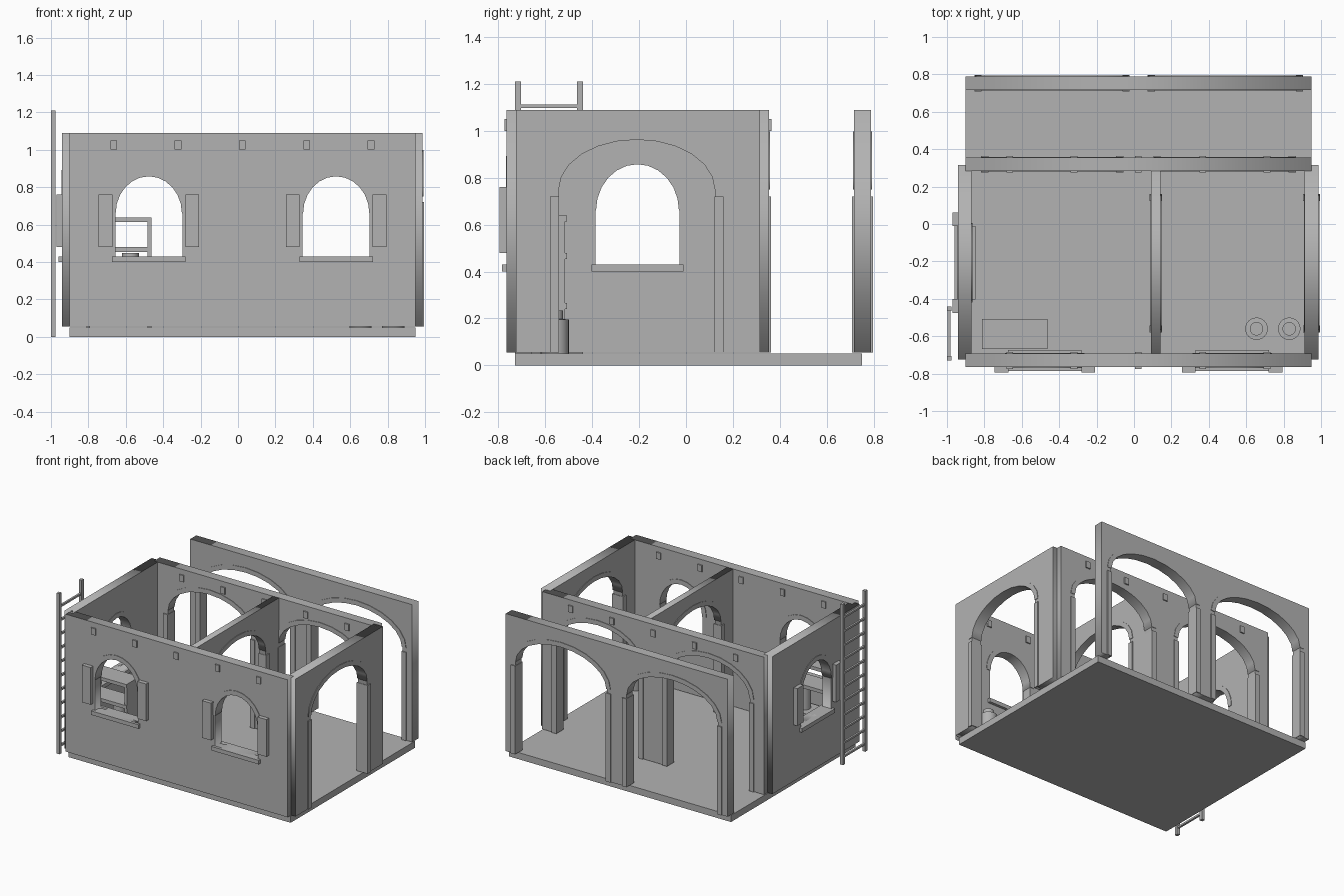
import bpy, math
from mathutils import Matrix

if "Cube" in bpy.data.objects:
    bpy.data.objects.remove(bpy.data.objects["Cube"])

stone = bpy.data.materials.new("grey_stone")
stone.diffuse_color = (0.45, 0.45, 0.45, 1)
stone.use_nodes = True
stone.node_tree.nodes["Principled BSDF"].inputs["Base Color"].default_value = stone.diffuse_color

Z0, Z1 = 0.055, 1.09            # wall foot and top
DOOR_SPRING, DOOR_RISE = 0.75, 0.215
WIN_SILL, WIN_SPRING, WIN_RISE, WIN_HALF = 0.43, 0.66, 0.20, 0.179


def add(name, mesh):
    ob = bpy.data.objects.new(name, mesh)
    bpy.context.collection.objects.link(ob)
    mesh.materials.clear()
    mesh.materials.append(stone)
    return ob


def box(name, x0, x1, y0, y1, z0, z1):
    v = [(x, y, z) for x in (x0, x1) for y in (y0, y1) for z in (z0, z1)]
    f = [(0, 1, 3, 2), (4, 6, 7, 5), (0, 4, 5, 1), (2, 3, 7, 6), (0, 2, 6, 4), (1, 5, 7, 3)]
    me = bpy.data.meshes.new(name)
    me.from_pydata(v, [], f)
    return add(name, me)


def abox(name, axis, u0, u1, w0, w1, z0, z1):
    """Box whose run u follows the given axis and whose depth w crosses it."""
    if axis == 'x':
        return box(name, u0, u1, w0, w1, z0, z1)
    return box(name, w0, w1, u0, u1, z0, z1)


def slab(name, axis, loops, w0, w1):
    """Upright plate filled from 2D outlines (u, z), later loops being holes."""
    cu = bpy.data.curves.new(name, 'CURVE')
    cu.dimensions, cu.fill_mode, cu.extrude = '2D', 'BOTH', (w1 - w0) / 2
    for pts in loops:
        sp = cu.splines.new('POLY')
        sp.points.add(len(pts) - 1)
        for p, (u, z) in zip(sp.points, pts):
            p.co = (u, z, 0, 1)
        sp.use_cyclic_u = True
    tmp = bpy.data.objects.new(name + "_outline", cu)
    bpy.context.collection.objects.link(tmp)
    bpy.context.view_layer.update()
    me = bpy.data.meshes.new_from_object(tmp.evaluated_get(bpy.context.evaluated_depsgraph_get()))
    bpy.data.objects.remove(tmp)
    mid = (w0 + w1) / 2
    if axis == 'x':
        m = Matrix(((1, 0, 0, 0), (0, 0, -1, mid), (0, 1, 0, 0), (0, 0, 0, 1)))
    else:
        m = Matrix(((0, 0, 1, mid), (1, 0, 0, 0), (0, 1, 0, 0), (0, 0, 0, 1)))
    me.transform(m)
    return add(name, me)


def arc(c, half, spring, rise, n=12):
    return [(c - half * math.cos(math.pi * i / n), spring + rise * math.sin(math.pi * i / n))
            for i in range(n + 1)]


def band(name, axis, c, half, spring, rise, w0, w1, t=0.033):
    """Slightly proud ring following an arch."""
    pts = arc(c, half + t, spring, rise + t) + arc(c, half - 0.002, spring, rise - 0.002)[::-1]
    slab(name, axis, [pts], w0 - 0.004, w1 + 0.004)


def wall(name, axis, u0, u1, w0, w1, doors=(), windows=()):
    """Wall with open arches (centre, half width) and arched windows (centre)."""
    outline = [(u0, Z0)]
    for c, h in doors:
        outline += [(c - h, Z0)] + arc(c, h, DOOR_SPRING, DOOR_RISE) + [(c + h, Z0)]
    outline += [(u1, Z0), (u1, Z1), (u0, Z1)]
    holes = [[(c - WIN_HALF, WIN_SILL)] + arc(c, WIN_HALF, WIN_SPRING, WIN_RISE)
             + [(c + WIN_HALF, WIN_SILL)] for c in windows]
    slab(name, axis, [outline] + holes, w0, w1)
    for c, h in doors:
        band(name + "_arch_trim", axis, c, h, DOOR_SPRING, DOOR_RISE, w0, w1)
        for s in (-1, 1):
            a, b = sorted((c + s * (h - 0.003), c + s * (h + 0.035)))
            abox(name + "_pilaster", axis, a, b, w0 - 0.008, w1 + 0.008, Z0, 0.72)
    for c in windows:
        band(name + "_window_trim", axis, c, WIN_HALF, WIN_SPRING, WIN_RISE, w0, w1)
        abox(name + "_sill", axis, c - 0.197, c + 0.197, w0 - 0.02, w1 + 0.02, 0.40, 0.43)
        for s in (-1, 1):
            a, b = sorted((c + s * 0.195, c + s * 0.268))
            abox(name + "_shutter", axis, a, b, w0 - 0.03, w0, 0.48, 0.76)


# Floor plate
box("floor", -0.90, 0.95, -0.73, 0.75, 0, 0.05)

# Walls
wall("front_wall", 'x', -0.90, 0.95, -0.765, -0.693, windows=(-0.477, 0.525))
wall("middle_wall", 'x', -0.90, 0.95, 0.284, 0.355, doors=((-0.437, 0.345), (0.485, 0.345)))
wall("back_wall", 'x', -0.90, 0.95, 0.717, 0.789, doors=((-0.438, 0.38), (0.488, 0.38)))
wall("left_wall", 'y', -0.725, 0.315, -0.94, -0.868, windows=(-0.207,))
wall("right_wall", 'y', -0.725, 0.315, 0.912, 0.987, doors=((-0.21, 0.335),))
wall("inner_wall", 'y', -0.694, 0.285, 0.092, 0.142, doors=((-0.21, 0.335),))

# Beam ends poking through the front and middle walls
for i in range(5):
    x = -0.665 + i * 0.344
    for y0, y1 in ((-0.775, -0.684), (0.275, 0.364)):
        box("beam_end", x - 0.018, x + 0.018, y0, y1, 1.0, 1.05)

# Ladder leaning on the left side
for y in (-0.73, -0.465):
    box("ladder_rail", -1.0, -0.977, y, y + 0.025, 0, 1.21)
for i in range(11):
    z = 0.048 + i * 0.105
    box("ladder_rung", -0.996, -0.981, -0.71, -0.46, z, z + 0.014)

# Shelf rack behind the front wall
for x in (-0.81, -0.483):
    box("shelf_side", x, x + 0.02, -0.66, -0.517, 0.05, 0.625)
for z in (0.24, 0.453, 0.613):
    box("shelf_board", -0.813, -0.463, -0.667, -0.508, z, z + 0.026)


def lathe(name, x, y, profile, n=24):
    """Turned solid from (radius, z) points."""
    verts = [(x + r * math.cos(2 * math.pi * i / n), y + r * math.sin(2 * math.pi * i / n), z)
             for r, z in profile for i in range(n)]
    faces = [(k * n + i, k * n + (i + 1) % n, (k + 1) * n + (i + 1) % n, (k + 1) * n + i)
             for k in range(len(profile) - 1) for i in range(n)]
    faces += [tuple(range(n))[::-1], tuple(range((len(profile) - 1) * n, len(profile) * n))]
    me = bpy.data.meshes.new(name)
    me.from_pydata(verts, [], faces)
    ob = add(name, me)
    bpy.context.view_layer.objects.active = ob
    ob.select_set(True)
    bpy.ops.object.shade_smooth_by_angle()
    ob.select_set(False)


# Jars in the right room, and a small one on the rack
for x in (0.655, 0.83):
    lathe("jar", x, -0.56, [(0.06, 0.05), (0.06, 0.196), (0.036, 0.197), (0.036, 0.235)])
lathe("small_jar", -0.575, -0.59, [(0.045, 0.266), (0.045, 0.43), (0.045, 0.447)])
